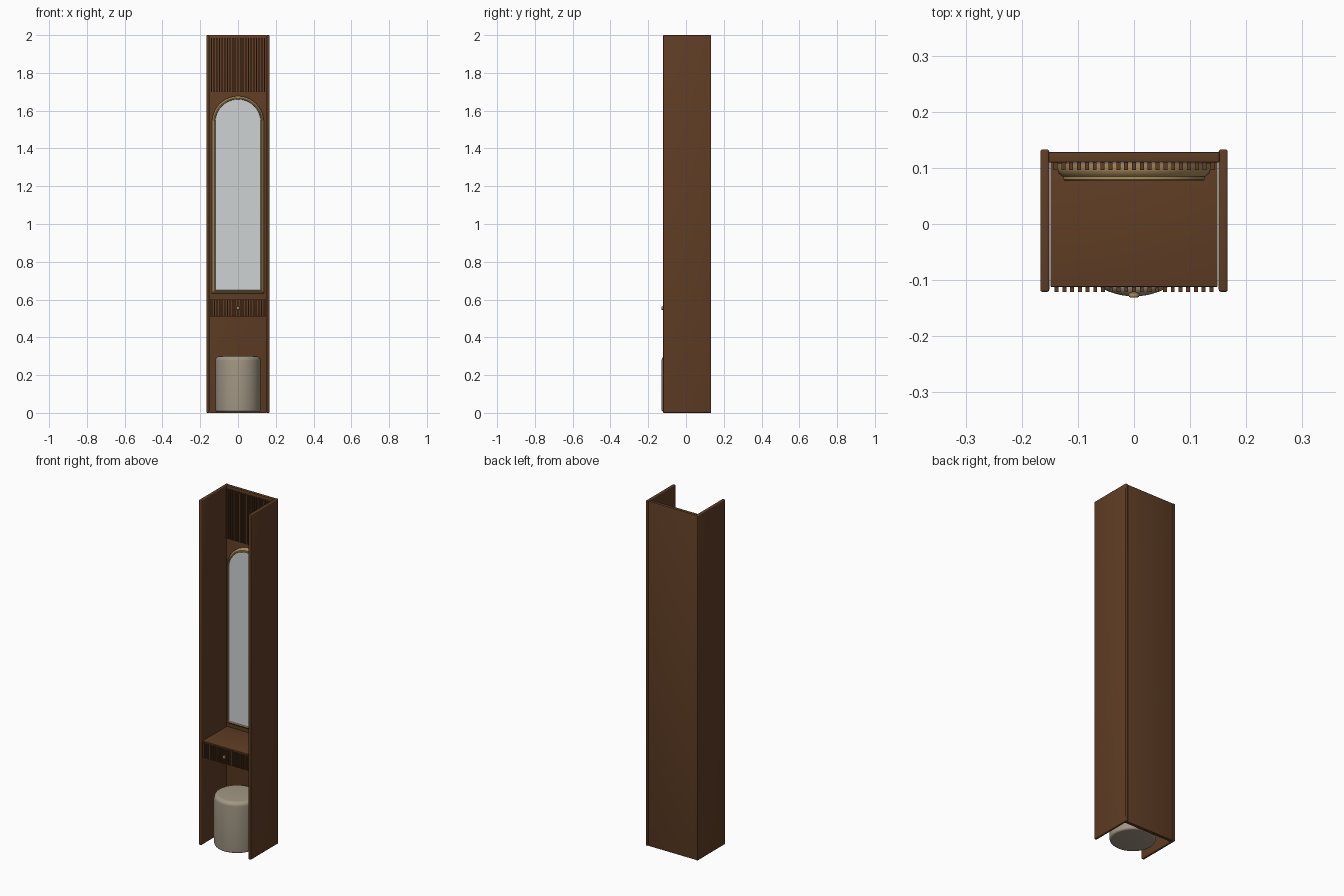
import bpy, bmesh, math

if "Cube" in bpy.data.objects:
    bpy.data.objects.remove(bpy.data.objects["Cube"])

def mat(name, c):
    m = bpy.data.materials.new(name)
    m.diffuse_color = (*c, 1)
    m.use_nodes = True
    m.node_tree.nodes["Principled BSDF"].inputs["Base Color"].default_value = m.diffuse_color
    return m

WOOD = mat("walnut wood", (0.115, 0.047, 0.018))
BRASS = mat("brass", (0.42, 0.27, 0.11))
GLASS = mat("mirror grey", (0.62, 0.65, 0.65))
FABRIC = mat("beige fabric", (0.36, 0.31, 0.23))

def finish(name, bm, m, smooth=True):
    bmesh.ops.recalc_face_normals(bm, faces=bm.faces)
    me = bpy.data.meshes.new(name)
    bm.to_mesh(me)
    bm.free()
    ob = bpy.data.objects.new(name, me)
    bpy.context.collection.objects.link(ob)
    me.materials.append(m)
    if smooth:
        bpy.ops.object.select_all(action='DESELECT')
        ob.select_set(True)
        bpy.context.view_layer.objects.active = ob
        bpy.ops.object.shade_smooth_by_angle(angle=math.radians(35))
    return ob

def add_box(bm, x0, x1, y0, y1, z0, z1):
    vs = bmesh.ops.create_cube(bm, size=1)['verts']
    for v in vs:
        v.co = ((x0 + x1) / 2 + v.co.x * (x1 - x0),
                (y0 + y1) / 2 + v.co.y * (y1 - y0),
                (z0 + z1) / 2 + v.co.z * (z1 - z0))

def box(name, dims, m, bevel=0.0):
    bm = bmesh.new()
    add_box(bm, *dims)
    if bevel:
        bmesh.ops.bevel(bm, geom=bm.edges[:], offset=bevel, segments=3,
                        affect='EDGES', profile=0.5)
    return finish(name, bm, m)

def slats(name, n, span, w, y0, y1, z0, z1):
    bm = bmesh.new()
    for i in range(n):
        x = -span + 2 * span * i / (n - 1)
        add_box(bm, x - w / 2, x + w / 2, y0, y1, z0, z1)
    return finish(name, bm, WOOD, False)

def arch(hw, z0, zc, n=32):
    # outline of an arched shape: square bottom, half-round top
    pts = [(-hw, z0), (hw, z0)]
    pts += [(hw * math.cos(math.pi * i / n), zc + hw * math.sin(math.pi * i / n))
            for i in range(n + 1)]
    return pts

def arch_frame(name, section, m):
    # section: closed loop of (half width, y); swept around the arch
    bm = bmesh.new()
    rings = [[bm.verts.new((x, y, z))
              for x, z in arch(hw, 0.77 - hw, 1.54)] for hw, y in section]
    k = len(rings)
    for a in range(k):
        r, s = rings[a], rings[(a + 1) % k]
        for i in range(len(r)):
            j = (i + 1) % len(r)
            bm.faces.new((r[i], r[j], s[j], s[i]))
    return finish(name, bm, m)

def lathe(name, profile, m, n, place):
    # profile: (radius, height) from bottom to top
    bm = bmesh.new()
    rings = [[bm.verts.new(place(r * math.cos(2 * math.pi * i / n),
                                 r * math.sin(2 * math.pi * i / n), h))
              for i in range(n)] for r, h in profile]
    for a, b in zip(rings, rings[1:]):
        for i in range(n):
            j = (i + 1) % n
            bm.faces.new((a[i], a[j], b[j], b[i]))
    bm.faces.new(rings[0])
    bm.faces.new(rings[-1])
    return finish(name, bm, m)

# cabinet shell
for side, s in (("left", -1), ("right", 1)):
    x0, x1 = sorted((s * 0.151, s * 0.167))
    box(side + "_side_panel", (x0, x1, -0.121, 0.133, 0, 2), WOOD, 0.004)
box("back_panel", (-0.152, 0.152, 0.11, 0.128, 0, 2), WOOD, 0.001)

# fluted panel at the top
slats("top_slats", 21, 0.14, 0.007, 0.096, 0.1105, 1.70, 1.985)

# drawer and shelf with fluted front
box("drawer_box", (-0.149, 0.149, -0.112, 0.111, 0.51, 0.604), WOOD, 0.002)
slats("drawer_slats", 21, 0.138, 0.007, -0.121, -0.111, 0.512, 0.598)
lathe("drawer_knob", [(0.004, 0), (0.004, 0.009), (0.009, 0.011), (0.010, 0.014),
                      (0.009, 0.018), (0.006, 0.019)], BRASS, 24,
      lambda a, b, h: (a, -0.112 - h, 0.555 + b))

# arched mirror: rounded outer frame, thin inner trim, glass
outer = [(0.118, 0.108), (0.137, 0.108), (0.137, 0.098), (0.134, 0.090),
         (0.128, 0.085), (0.121, 0.085), (0.118, 0.090)]
arch_frame("mirror_frame", outer, BRASS)
arch_frame("mirror_trim", [(0.120, 0.088), (0.126, 0.088), (0.126, 0.079),
                           (0.124, 0.077), (0.121, 0.077), (0.120, 0.079)], BRASS)
bm = bmesh.new()
f = bm.faces.new([bm.verts.new((x, 0.087, z)) for x, z in arch(0.122, 0.648, 1.54)])
ext = bmesh.ops.extrude_face_region(bm, geom=[f])['geom']
for v in ext:
    if isinstance(v, bmesh.types.BMVert):
        v.co.y = 0.11
finish("mirror_glass", bm, GLASS)

# round upholstered stool with softened edges
prof = [(0.108 + 0.012 * math.sin(t), 0.017 - 0.012 * math.cos(t))
        for t in [i * math.pi / 10 for i in range(6)]]
prof += [(0.098 + 0.022 * math.cos(t), 0.278 + 0.022 * math.sin(t))
         for t in [i * math.pi / 14 for i in range(8)]]
lathe("stool", prof, FABRIC, 64, lambda a, b, h: (a, b - 0.009, h))
